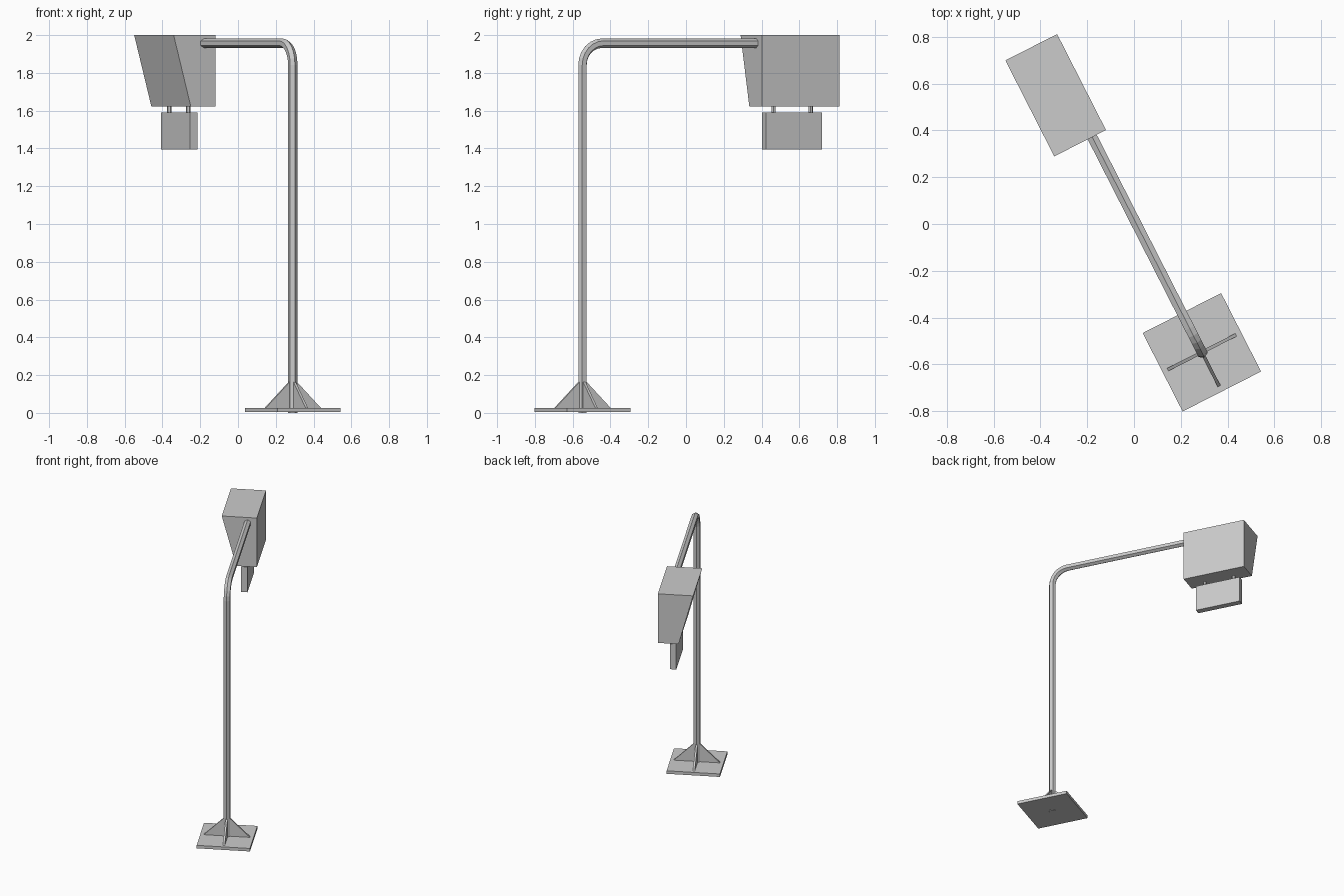
import bpy, bmesh
from math import sin, cos, pi, radians
from mathutils import Matrix, Vector

cube = bpy.data.objects.get("Cube")
if cube:
    bpy.data.objects.remove(cube, do_unlink=True)

grey = bpy.data.materials.new("plain_grey")
grey.use_nodes = True
COLOUR = (0.6, 0.6, 0.6, 1)
grey.diffuse_color = COLOUR
grey.node_tree.nodes["Principled BSDF"].inputs["Base Color"].default_value = COLOUR

# Local frame: the post stands at the origin and the arm runs along +y
PLACE = Matrix.Translation((0.29, -0.548, 0)) @ Matrix.Rotation(radians(27), 4, 'Z')


def finish(name, bm, turn=0):
    bmesh.ops.recalc_face_normals(bm, faces=bm.faces)
    mesh = bpy.data.meshes.new(name)
    bm.to_mesh(mesh)
    bm.free()
    mesh.materials.append(grey)
    obj = bpy.data.objects.new(name, mesh)
    bpy.context.collection.objects.link(obj)
    obj.matrix_world = PLACE @ Matrix.Rotation(turn, 4, 'Z')
    return obj


def prism(name, profile, y0, y1, turn=0):
    """Extrude an x-z profile from y0 to y1."""
    bm = bmesh.new()
    face = bm.faces.new([bm.verts.new((x, y0, z)) for x, z in profile])
    out = bmesh.ops.extrude_face_region(bm, geom=[face])
    moved = [v for v in out["geom"] if isinstance(v, bmesh.types.BMVert)]
    bmesh.ops.translate(bm, verts=moved, vec=(0, y1 - y0, 0))
    return finish(name, bm, turn)


def box(name, x0, x1, y0, y1, z0, z1):
    return prism(name, [(x0, z0), (x1, z0), (x1, z1), (x0, z1)], y0, y1)


def tube(name, path, radius, sides=6):
    """Sweep a polygon along a list of (point, in-plane normal)."""
    bm = bmesh.new()
    rings = []
    for point, normal in path:
        ring = []
        for k in range(sides):
            a = 2 * pi * k / sides
            side = Vector((1, 0, 0)) * sin(a)
            ring.append(bm.verts.new(Vector(point) + (Vector(normal) * cos(a) + side) * radius))
        rings.append(ring)
    for a, b in zip(rings, rings[1:]):
        for k in range(sides):
            n = (k + 1) % sides
            bm.faces.new((a[k], a[n], b[n], b[k]))
    bm.faces.new(rings[0])
    bm.faces.new(rings[-1])
    return finish(name, bm)


# Base plate with four triangular gussets
box("base_plate", -0.188, 0.188, -0.188, 0.188, 0.004, 0.027)
for i in range(4):
    prism(f"gusset_{i + 1}", [(0.01, 0.02), (0.163, 0.027), (0.02, 0.165), (0.01, 0.165)],
          -0.007, 0.007, i * pi / 2)

# Bent post and arm
ARM_Z, BEND, STEPS = 1.957, 0.115, 6
path = [((0, 0, 0), (0, -1, 0))]
for i in range(STEPS + 1):
    a = pi / 2 * i / STEPS
    normal = Vector((0, -cos(a), sin(a)))
    path.append((Vector((0, BEND, ARM_Z - BEND)) + normal * BEND, normal))
path.append(((0, 1.04, ARM_Z), (0, 0, 1)))
tube("post_and_arm", path, 0.025)

# Housing with one sloping side
prism("housing", [(-0.08, 1.622), (0.066, 1.622), (0.066, 2.0), (-0.182, 2.0)], 1.032, 1.492)

# Hanging panel on two pegs
box("hanging_panel", -0.054, -0.009, 1.094, 1.428, 1.395, 1.59)
for i, y in enumerate((1.152, 1.373)):
    tube(f"peg_{i + 1}", [((-0.033, y, z), (0, -1, 0)) for z in (1.58, 1.63)], 0.012)
